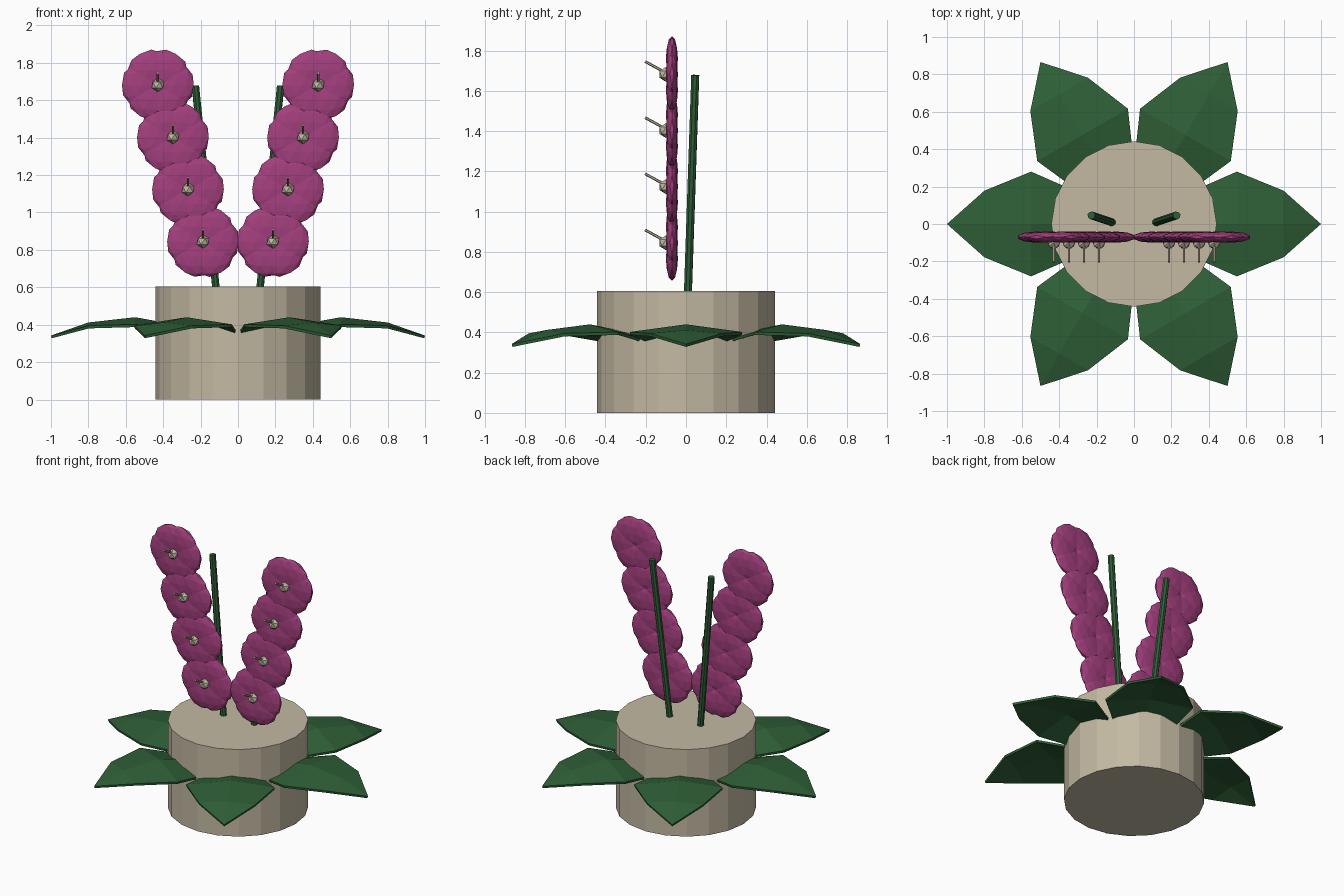
import bpy, bmesh, math
from mathutils import Matrix, Vector

if "Cube" in bpy.data.objects:
    bpy.data.objects.remove(bpy.data.objects["Cube"])


def material(name, rgb):
    m = bpy.data.materials.new(name)
    m.diffuse_color = (*rgb, 1)
    m.use_nodes = True
    m.node_tree.nodes["Principled BSDF"].inputs["Base Color"].default_value = m.diffuse_color
    return m


BEIGE = material("beige", (0.55, 0.49, 0.365))
GREEN = material("leaf green", (0.028, 0.115, 0.038))
PINK = material("orchid pink", (0.37, 0.05, 0.21))


def finish(name, bm, mat):
    bmesh.ops.recalc_face_normals(bm, faces=bm.faces)
    me = bpy.data.meshes.new(name)
    bm.to_mesh(me)
    bm.free()
    me.materials.append(mat)
    ob = bpy.data.objects.new(name, me)
    bpy.context.collection.objects.link(ob)
    return ob


def rod(bm, a, b, r, sides):
    a, b = Vector(a), Vector(b)
    d = b - a
    mtx = Matrix.Translation((a + b) / 2) @ d.to_track_quat('Z', 'Y').to_matrix().to_4x4()
    bmesh.ops.create_cone(bm, cap_ends=True, segments=sides, radius1=r, radius2=r,
                          depth=d.length, matrix=mtx)


# Pot
bm = bmesh.new()
rod(bm, (0, 0, 0), (0, 0, 0.605), 0.442, 20)
finish("pot", bm, BEIGE)

# Leaves: ridged blade rows of (radius, half width, ridge z, edge z)
ROWS = [(0.30, 0.17, 0.395, 0.355), (0.55, 0.28, 0.44, 0.402), (0.80, 0.178, 0.412, 0.395)]
for k in range(6):
    bm = bmesh.new()
    rows = [[bm.verts.new((x, -w, ze)), bm.verts.new((x, 0, zc)), bm.verts.new((x, w, ze))]
            for x, w, zc, ze in ROWS]
    tip = bm.verts.new((1.0, 0, 0.342))
    for r0, r1 in zip(rows, rows[1:]):
        for i in range(2):
            bm.faces.new((r0[i], r1[i], r1[i + 1], r0[i + 1]))
    for i in range(2):
        bm.faces.new((rows[-1][i], tip, rows[-1][i + 1]))
    bmesh.ops.rotate(bm, verts=bm.verts, matrix=Matrix.Rotation(k * math.pi / 3, 3, 'Z'))
    leaf = finish(f"leaf_{k + 1}", bm, GREEN)
    if leaf.data.polygons[0].normal.z < 0:
        leaf.data.flip_normals()
    sol = leaf.modifiers.new("thickness", 'SOLIDIFY')
    sol.thickness = 0.015
    sol.offset = -1

for side, label in ((-1, "left"), (1, "right")):
    # Stem
    bm = bmesh.new()
    rod(bm, (side * 0.113, 0.008, 0.55), (side * 0.228, 0.046, 1.678), 0.021, 8)
    finish(f"{label}_stem", bm, GREEN)

    for n in range(4):
        c = Vector((side * (0.187 + 0.0805 * n), -0.07, 0.845 + 0.279 * n))
        # Six overlapping flattened petals
        bm = bmesh.new()
        for k in range(6):
            mtx = (Matrix.Translation(c) @ Matrix.Rotation(k * math.pi / 3, 4, 'Y')
                   @ Matrix.Translation((0.09, 0, 0)) @ Matrix.Diagonal((0.107, 0.03, 0.123, 1)))
            bmesh.ops.create_icosphere(bm, subdivisions=2, radius=1, matrix=mtx)
        finish(f"{label}_flower_petals_{n + 1}", bm, PINK)
        # Flower centre and stamen
        bm = bmesh.new()
        bmesh.ops.create_icosphere(bm, subdivisions=1, radius=0.037,
                                   matrix=Matrix.Translation(c + Vector((0, -0.03, 0))))
        rod(bm, c + Vector((0, -0.04, 0.013)), c + Vector((0, -0.133, 0.064)), 0.007, 6)
        finish(f"{label}_flower_centre_{n + 1}", bm, BEIGE)
